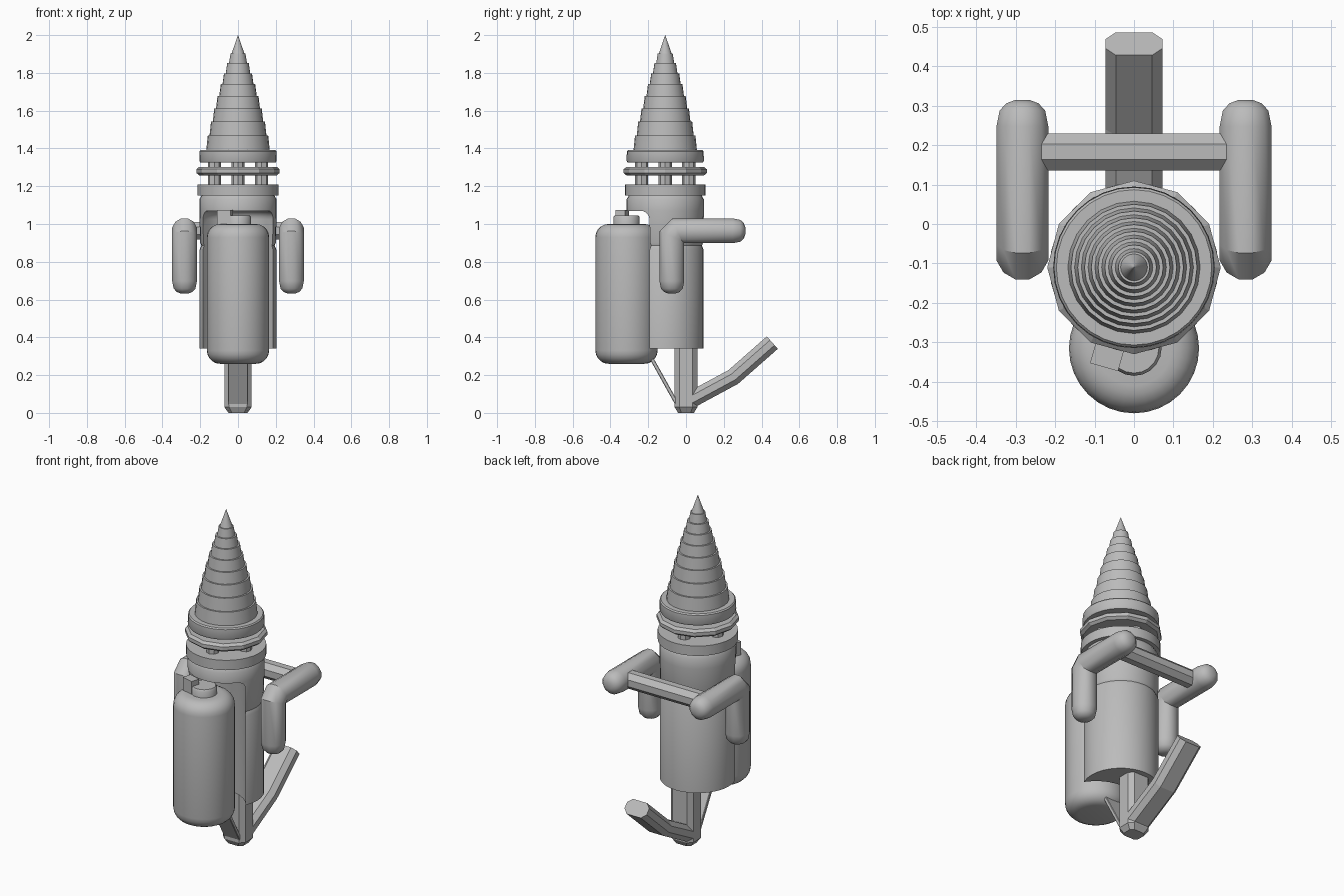
import bpy, bmesh, math
from mathutils import Vector

if "Cube" in bpy.data.objects:
    bpy.data.objects.remove(bpy.data.objects["Cube"])

grey = bpy.data.materials.new("plain_grey")
grey.diffuse_color = (0.5, 0.5, 0.5, 1)
grey.use_nodes = True
grey.node_tree.nodes["Principled BSDF"].inputs["Base Color"].default_value = grey.diffuse_color
AXIS = (0, -0.11)      # drill and body axis
TANK = (0, -0.315)     # tank axis


def finish(name, bm, smooth=35):
    bmesh.ops.remove_doubles(bm, verts=bm.verts, dist=1e-5)
    bmesh.ops.recalc_face_normals(bm, faces=bm.faces)
    me = bpy.data.meshes.new(name)
    bm.to_mesh(me)
    bm.free()
    me.materials.append(grey)
    ob = bpy.data.objects.new(name, me)
    bpy.context.collection.objects.link(ob)
    if smooth:
        shade(ob, smooth)
    return ob


def shade(ob, angle):
    bpy.ops.object.select_all(action='DESELECT')
    ob.select_set(True)
    bpy.context.view_layer.objects.active = ob
    bpy.ops.object.shade_smooth_by_angle(angle=math.radians(angle))


def loft(bm, rings):
    """Skin a list of equal-length point rings and cap both ends."""
    vs = [[bm.verts.new(p) for p in r] for r in rings]
    n = len(vs[0])
    for a, b in zip(vs, vs[1:]):
        for i in range(n):
            j = (i + 1) % n
            bm.faces.new((a[i], a[j], b[j], b[i]))
    bm.faces.new(vs[0][::-1])
    bm.faces.new(vs[-1])


def lathe(name, profile, center, sides=32, smooth=35):
    """Turn (radius, height) pairs about a vertical axis."""
    bm = bmesh.new()
    loft(bm, [[(center[0] + r * math.cos(2 * math.pi * i / sides),
                center[1] + r * math.sin(2 * math.pi * i / sides), z)
               for i in range(sides)] for r, z in profile])
    return finish(name, bm, smooth)


def sweep(name, path, section, x=0, smooth=0):
    """Sweep a section along (y, z, scale) points with mitred corners."""
    pts = [Vector((p[0], p[1])) for p in path]
    rings = []
    for i, p in enumerate(pts):
        d0 = (p - pts[max(i - 1, 0)]).normalized()
        d1 = (pts[min(i + 1, len(pts) - 1)] - p).normalized()
        t = (d0 + d1).normalized()
        miter = 1 / max(0.3, t.dot(d0 if i else d1))
        s = path[i][2]
        rings.append([(x + u * s, p.x - t.y * v * s * miter,
                       p.y + t.x * v * s * miter) for u, v in section])
    bm = bmesh.new()
    loft(bm, rings)
    return finish(name, bm, smooth)


def circle(r, n):
    return [(r * math.cos(math.pi * (2 * i + 1) / n),
             r * math.sin(math.pi * (2 * i + 1) / n)) for i in range(n)]


def chamfered(w, h, c):
    return [(w, -h + c), (w, h - c), (w - c, h), (-w + c, h),
            (-w, h - c), (-w, -h + c), (-w + c, -h), (w - c, -h)]


def rounded(r, z0, z1, b, steps=5):
    """Profile of a cylinder with rounded rims."""
    arc = [math.pi / 2 * i / steps for i in range(steps + 1)]
    low = [(r - b + b * math.sin(a), z0 + b - b * math.cos(a)) for a in arc]
    return low + [(q, z0 + z1 - z) for q, z in reversed(low)]


# Body with a hollow in front that the tank sits in
body = lathe("body", [(0.203, 0.34), (0.203, 0.865), (0.194, 0.885), (0.2, 0.9),
                      (0.205, 1.07), (0.205, 1.13), (0.192, 1.152), (0.214, 1.152),
                      (0.214, 1.21)], AXIS)
cutter = lathe("hollow_cutter", rounded(0.222, 0.1, 1.07, 0.045), TANK)
cutter.hide_render = True
cutter.hide_set(True)
mod = body.modifiers.new("hollow", 'BOOLEAN')
mod.operation = 'DIFFERENCE'
mod.solver = 'EXACT'
mod.object = cutter
bpy.context.view_layer.objects.active = body
bpy.ops.object.modifier_apply(modifier=mod.name)
bpy.data.objects.remove(cutter)
shade(body, 35)

# Tank, its cap and valve lever
lathe("tank", rounded(0.165, 0.26, 1.0, 0.07), TANK)
lathe("tank_cap", [(0.07, 0.98), (0.07, 1.035), (0.063, 1.045)], TANK, 20)
bm = bmesh.new()
bmesh.ops.create_cube(bm, size=1)
for v in bm.verts:
    v.co = Vector((v.co.x * 0.074, v.co.y * 0.052, v.co.z * 0.09))
lever = finish("valve_lever", bm, 0)
lever.location = (-0.069, -0.338, 1.03)
lever.rotation_euler.z = math.radians(-16)

# Four short rods carrying the collar and drill base
for k in range(4):
    a = k * math.pi / 2
    lathe("collar_rod", [(0.035, 1.2), (0.035, 1.34)],
          (AXIS[0] + 0.125 * math.cos(a), AXIS[1] + 0.125 * math.sin(a)), 8, 0)
lathe("collar", [(0.205, 1.257), (0.22, 1.27), (0.22, 1.29), (0.205, 1.303)], AXIS, 12, 0)
lathe("drill_base", [(0.2, 1.325), (0.205, 1.335), (0.203, 1.385), (0.197, 1.392)], AXIS)

# Stepped drill, each step a slightly tapered band
profile, z, steps = [], 1.39, 8
for i in range(steps):
    r = 0.168 - i * 0.0172
    h = 0.078 - i * 0.004
    profile += [(r, z), (r - 0.008, z + h)]
    z += h
profile += [(0.034, z), (0.0004, 2.0)]
lathe("drill", profile, AXIS, 24)

# Handles: bent round-ended bars on both sides and a crossbar
R = 0.066
dome = [(0.0, 0.3), (0.12, 0.62), (0.4, 0.88), (1.0, 1.0)]
arm = [(-0.075, 0.632 + R * d, s) for d, s in dome]
arm += [(-0.075, 0.935, 1), (-0.046, 0.964, 1)]
arm += [(0.314 - R * d, 0.964, s) for d, s in reversed(dome)]
for side in (-1, 1):
    sweep("side_handle", arm, circle(R * 1.03, 12), 0.283 * side, 35)
bm = bmesh.new()
loft(bm, [[(x, 0.183 + u, 0.964 + v) for u, v in circle(0.051, 8)]
          for x in (-0.25, 0.25)])
finish("crossbar", bm, 0)

# Post, kicked-back foot and slanting brace
sweep("post", [(0, 0, 0.7), (0, 0.03, 1), (0, 0.4, 1)], chamfered(0.072, 0.06, 0.025))
sweep("foot", [(0, 0.055, 1), (0.25, 0.19, 1), (0.457, 0.372, 1)],
      chamfered(0.072, 0.044, 0.026))
sweep("brace", [(-0.03, 0.015, 1), (-0.2, 0.32, 1)], chamfered(0.052, 0.01, 0.003))
